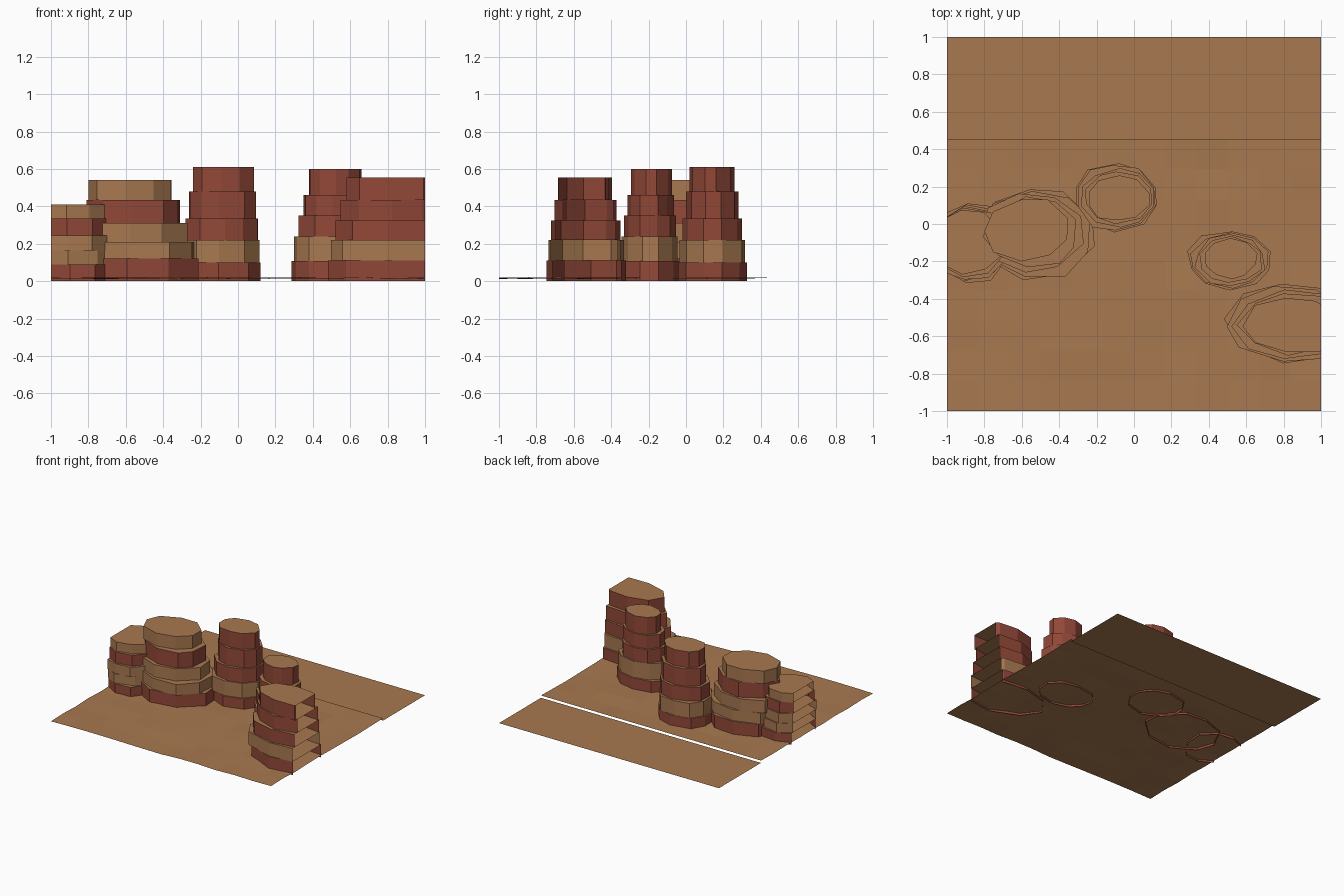
import bpy, bmesh, math, random

if "Cube" in bpy.data.objects:
    bpy.data.objects.remove(bpy.data.objects["Cube"])

random.seed(4)


def material(name, rgb):
    m = bpy.data.materials.new(name)
    m.diffuse_color = [((c / 255 + 0.055) / 1.055) ** 2.4 for c in rgb] + [1]
    m.use_nodes = True
    m.node_tree.nodes["Principled BSDF"].inputs["Base Color"].default_value = m.diffuse_color
    return m


SAND = material("sand_tan", (168, 121, 80))
RED = material("rock_red", (146, 72, 56))


def finish(bm, name):
    mesh = bpy.data.meshes.new(name)
    bm.to_mesh(mesh)
    bm.free()
    mesh.materials.append(SAND)
    mesh.materials.append(RED)
    ob = bpy.data.objects.new(name, mesh)
    bpy.context.collection.objects.link(ob)
    return ob


def outline(box, sides):
    """Irregular ring of points stretched to fill box (x0, x1, y0, y1)."""
    pts = []
    for i in range(sides):
        a = math.tau * (i + random.uniform(-0.12, 0.12) + 0.5) / sides
        r = random.uniform(0.93, 1.05)
        pts.append((r * math.cos(a), r * math.sin(a)))
    x0, x1, y0, y1 = box
    xs, ys = [p[0] for p in pts], [p[1] for p in pts]
    return [(x0 + (x - min(xs)) / (max(xs) - min(xs)) * (x1 - x0),
             y0 + (y - min(ys)) / (max(ys) - min(ys)) * (y1 - y0)) for x, y in pts]


def butte(name, base, top, levels, bands, sides):
    """Stack of open-bottomed rock layers, each with a sandy cap, cropped at the map edge."""
    bm = bmesh.new()
    z0 = 0
    for k, z1 in enumerate(levels):
        # lower layers shrink slowly, the crown steps in
        t = (k / (len(levels) - 1)) ** 1.3
        ring = outline([b + (c - b) * t for b, c in zip(base, top)], sides)
        low = [bm.verts.new((x, y, z0)) for x, y in ring]
        high = [bm.verts.new((x, y, z1)) for x, y in ring]
        for i in range(sides):
            j = (i + 1) % sides
            f = bm.faces.new((low[i], low[j], high[j], high[i]))
            f.material_index = 1 if bands[k] == "r" else 0
        bm.faces.new(high)
        z0 = z1
    for s in (-1, 1):
        bmesh.ops.bisect_plane(bm, geom=bm.verts[:] + bm.edges[:] + bm.faces[:],
                               plane_co=(s, 0, 0), plane_no=(s, 0, 0), clear_outer=True)
    return finish(bm, name)


# Rock formations: base box, crown box, layer heights, layer colours (r = red, t = tan)
butte("centre_spire", (-0.31, 0.12, -0.045, 0.325), (-0.24, 0.085, 0.02, 0.26),
      (0.10, 0.22, 0.335, 0.48, 0.61), "rtrrr", 10)
butte("left_mesa", (-0.83, -0.21, -0.30, 0.185), (-0.80, -0.355, -0.20, 0.13),
      (0.12, 0.21, 0.31, 0.435, 0.54), "rttrt", 9)
butte("edge_mesa_left", (-1.10, -0.65, -0.315, 0.11), (-1.07, -0.70, -0.27, 0.075),
      (0.09, 0.165, 0.245, 0.335, 0.41), "rttrt", 9)
butte("right_spire", (0.285, 0.73, -0.355, -0.04), (0.38, 0.66, -0.295, -0.075),
      (0.107, 0.24, 0.35, 0.46, 0.60), "rtrrr", 10)
butte("edge_mesa_right", (0.48, 1.17, -0.745, -0.32), (0.58, 1.12, -0.685, -0.395),
      (0.11, 0.22, 0.325, 0.435, 0.555), "rtrrr", 9)

# Gently uneven desert floor, flat along its back edge
bm = bmesh.new()
bmesh.ops.create_grid(bm, x_segments=12, y_segments=9, size=1)
for v in bm.verts:
    v.co.y = -1 + (v.co.y + 1) / 2 * 1.455
    v.co.z = 0.019 if v.co.y > 0.3 else random.uniform(0.012, 0.021)
finish(bm, "desert_floor")

# Lower flat strip behind the floor
bm = bmesh.new()
bm.faces.new([bm.verts.new(p) for p in
              ((-1, 0.455, 0), (1, 0.455, 0), (1, 1, 0), (-1, 1, 0))])
finish(bm, "back_strip")
